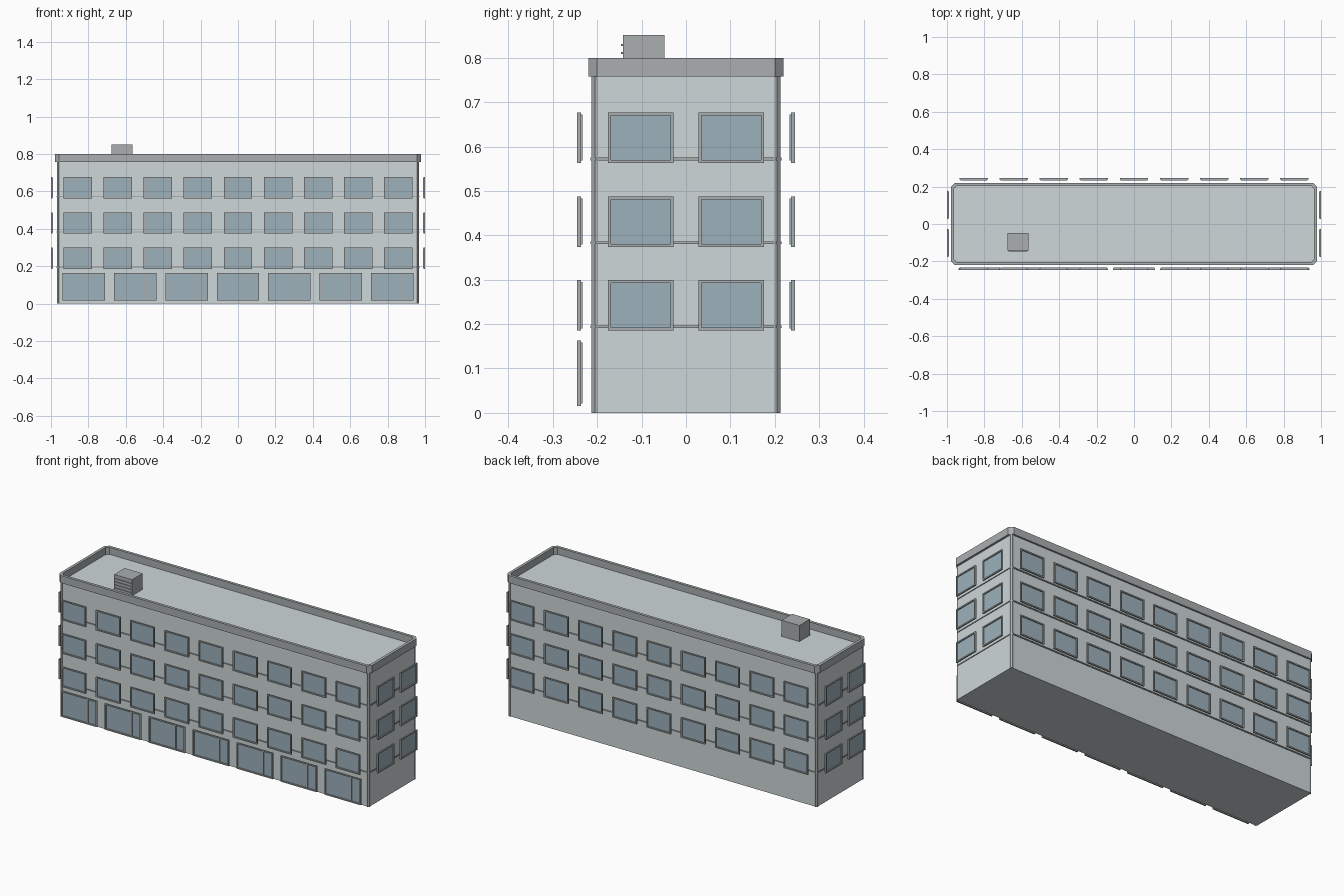
import bpy, bmesh
from math import pi
from mathutils import Matrix, Vector

if "Cube" in bpy.data.objects:
    bpy.data.objects.remove(bpy.data.objects["Cube"])


def material(name, rgb):
    m = bpy.data.materials.new(name)
    m.diffuse_color = (*rgb, 1)
    m.use_nodes = True
    m.node_tree.nodes["Principled BSDF"].inputs["Base Color"].default_value = m.diffuse_color
    return m


WALL = material("wall", (0.62, 0.68, 0.69))
TRIM = material("trim", (0.40, 0.43, 0.43))
GLASS = material("glass", (0.34, 0.44, 0.50))


def finish(name, bm, mat):
    bmesh.ops.recalc_face_normals(bm, faces=bm.faces)
    me = bpy.data.meshes.new(name)
    bm.to_mesh(me)
    bm.free()
    me.materials.append(mat)
    ob = bpy.data.objects.new(name, me)
    bpy.context.collection.objects.link(ob)


def box(bm, lo, hi, mat=Matrix()):
    lo, hi = Vector(lo), Vector(hi)
    m = mat @ Matrix.Translation((lo + hi) / 2) @ Matrix.Diagonal((*(hi - lo), 1))
    bmesh.ops.create_cube(bm, size=1, matrix=m)


def prism(bm, pts, z0, z1):
    a = [bm.verts.new((x, y, z0)) for x, y in pts]
    b = [bm.verts.new((x, y, z1)) for x, y in pts]
    bm.faces.new(a)
    bm.faces.new(b)
    n = len(pts)
    for i in range(n):
        j = (i + 1) % n
        bm.faces.new((a[i], a[j], b[j], b[i]))


def ring(bm, outer, inner, z0, z1, mat=Matrix()):
    loops = [[bm.verts.new(mat @ Vector((x, y, z))) for x, y in pts]
             for pts, z in ((outer, z0), (outer, z1), (inner, z1), (inner, z0))]
    n = len(outer)
    for k in range(4):
        a, b = loops[k], loops[(k + 1) % 4]
        for i in range(n):
            j = (i + 1) % n
            bm.faces.new((a[i], a[j], b[j], b[i]))


def octagon(x, y, c):
    return [(x - c, -y), (x, -y + c), (x, y - c), (x - c, y),
            (-x + c, y), (-x, y - c), (-x, -y + c), (-x + c, -y)]


def rect(w, h):
    return [(-w, -h), (w, -h), (w, h), (-w, h)]


# Main block with clipped corners
bm = bmesh.new()
prism(bm, octagon(0.966, 0.210, 0.010), 0, 0.76)
finish("building_body", bm, WALL)

# Corner strips
bm = bmesh.new()
for sx in (-1, 1):
    for sy in (-1, 1):
        prism(bm, [(sx * x, sy * y) for x, y in
                   ((0.953, 0.198), (0.968, 0.198), (0.968, 0.205),
                    (0.961, 0.213), (0.953, 0.213))], 0, 0.76)
finish("corner_strips", bm, TRIM)

# Floor bands
bm = bmesh.new()
for z in (0.194, 0.383, 0.572):
    ring(bm, octagon(0.970, 0.215, 0.012), octagon(0.955, 0.200, 0.008),
         z - 0.003, z + 0.003)
finish("floor_bands", bm, TRIM)

# Parapet around the recessed roof
bm = bmesh.new()
ring(bm, octagon(0.978, 0.220, 0.020), octagon(0.962, 0.204, 0.014), 0.758, 0.80)
finish("parapet", bm, TRIM)

# Rooftop unit and its louvres
bm = bmesh.new()
box(bm, (-0.676, -0.142, 0.76), (-0.564, -0.048, 0.851))
finish("rooftop_unit", bm, TRIM)
bm = bmesh.new()
for i in range(4):
    z = 0.776 + i * 0.0175
    box(bm, (-0.67, -0.146, z - 0.002), (-0.57, -0.141, z + 0.002))
finish("rooftop_louvres", bm, TRIM)

FRAME = 0.007


def window(frames, glass, face, u, v, w, h, mullion=None):
    """Framed pane; face maps (u, v, outward) to the wall."""
    m = face @ Matrix.Translation((u, v, 0))
    ring(frames, rect(w / 2, h / 2), rect(w / 2 - FRAME, h / 2 - FRAME), -0.008, 0, m)
    a, b = w / 2 - 0.005, h / 2 - 0.005
    box(glass, (-a, -b, -0.012), (a, b, -0.006), m)
    if mullion:
        x = (mullion - 0.5) * w
        box(frames, (x - 0.004, -h / 2 + FRAME, -0.008),
            (x + 0.004, h / 2 - FRAME, -0.001), m)


# Windows on all four sides, standing clear of the walls
FLOORS = (0.2425, 0.431, 0.620)
SIDES = (("front", 0, 0.245, 9, 0.2144, 0.152), ("right", pi / 2, 1.0, 2, 0.204, 0.148),
         ("back", pi, 0.245, 9, 0.2144, 0.152), ("left", -pi / 2, 1.0, 2, 0.204, 0.148))
for name, angle, dist, count, pitch, width in SIDES:
    face = (Matrix.Rotation(angle, 4, 'Z') @ Matrix.Translation((0, -dist, 0))
            @ Matrix.Rotation(pi / 2, 4, 'X'))
    frames, glass = bmesh.new(), bmesh.new()
    for v in FLOORS:
        for i in range(count):
            window(frames, glass, face, (i - (count - 1) / 2) * pitch, v, width, 0.114)
    finish(name + "_window_frames", frames, TRIM)
    finish(name + "_window_glass", glass, GLASS)

    # Ground floor shopfronts with a door panel on the right
    if name == "front":
        frames, glass = bmesh.new(), bmesh.new()
        for i in range(7):
            window(frames, glass, face, (i - 3) * 0.2752, 0.0895, 0.227, 0.147, 0.73)
        finish("shopfront_frames", frames, TRIM)
        finish("shopfront_glass", glass, GLASS)
